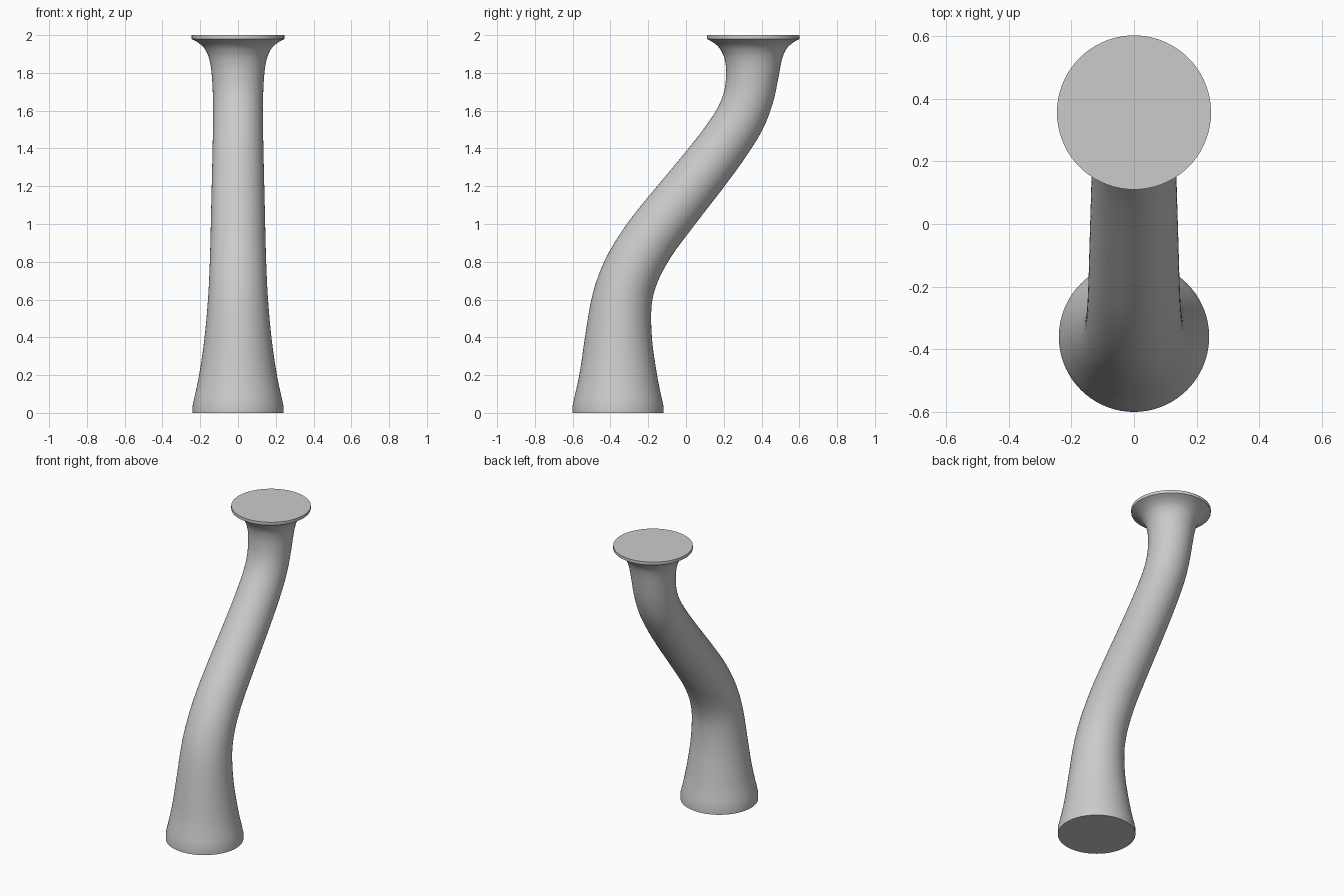
import bpy, bmesh, math
from mathutils import Vector

if "Cube" in bpy.data.objects:
    bpy.data.objects.remove(bpy.data.objects["Cube"])

SIDES = 72

# Control points of the curved stem: (z, y centre, radius)
KEYS = [(0.04, -0.36, 0.24), (0.2, -0.359, 0.206), (0.4, -0.357, 0.177),
        (0.6, -0.338, 0.159), (0.75, -0.29, 0.151), (0.905, -0.202, 0.146),
        (1.04, -0.10, 0.143), (1.165, 0.0, 0.14), (1.29, 0.10, 0.137),
        (1.425, 0.202, 0.134), (1.56, 0.288, 0.132), (1.68, 0.333, 0.133),
        (1.8, 0.352, 0.14), (1.88, 0.356, 0.154), (1.93, 0.356, 0.178),
        (1.96, 0.356, 0.21), (1.98, 0.356, 0.246)]


def slope(i, c):
    a, b = KEYS[max(i - 1, 0)], KEYS[min(i + 1, len(KEYS) - 1)]
    return (b[c] - a[c]) / (b[0] - a[0])


def hermite(i, t, c):
    h = KEYS[i + 1][0] - KEYS[i][0]
    return ((2*t**3 - 3*t**2 + 1) * KEYS[i][c] + (t**3 - 2*t**2 + t) * h * slope(i, c)
            + (3*t**2 - 2*t**3) * KEYS[i + 1][c] + (t**3 - t**2) * h * slope(i + 1, c))


# Sample the centre line, with a flat foot band and a flat top lip
path = [(0.0, -0.36, 0.24)]
for i in range(len(KEYS) - 1):
    path += [(KEYS[i][0] + (KEYS[i + 1][0] - KEYS[i][0]) * k / 4,
              hermite(i, k / 4, 1), hermite(i, k / 4, 2)) for k in range(4)]
path += [KEYS[-1], (2.0, 0.356, 0.246)]

# Rings square to the centre line
bm = bmesh.new()
rings = []
for n, (z, y, r) in enumerate(path):
    d = Vector((0, 0, 1))
    if 1 < n and z < 1.9:
        a, b = path[n - 1], path[n + 1]
        d = Vector((0, b[1] - a[1], b[0] - a[0])).normalized()
    v = Vector((0, d.z, -d.y))
    ring = []
    for s in range(SIDES):
        ang = 2 * math.pi * s / SIDES
        ring.append(bm.verts.new(Vector((0, y, z)) + Vector((1, 0, 0)) * r * math.cos(ang)
                                 + v * r * math.sin(ang)))
    rings.append(ring)

# Skin and end caps
for a, b in zip(rings, rings[1:]):
    for s in range(SIDES):
        t = (s + 1) % SIDES
        bm.faces.new((a[s], a[t], b[t], b[s]))
bm.faces.new(rings[0][::-1])
bm.faces.new(rings[-1])

mesh = bpy.data.meshes.new("curved_pedestal")
bm.to_mesh(mesh)
bm.free()
obj = bpy.data.objects.new("curved_pedestal", mesh)
bpy.context.collection.objects.link(obj)
bpy.context.view_layer.objects.active = obj
obj.select_set(True)
bpy.ops.object.shade_smooth_by_angle(angle=math.radians(30))
